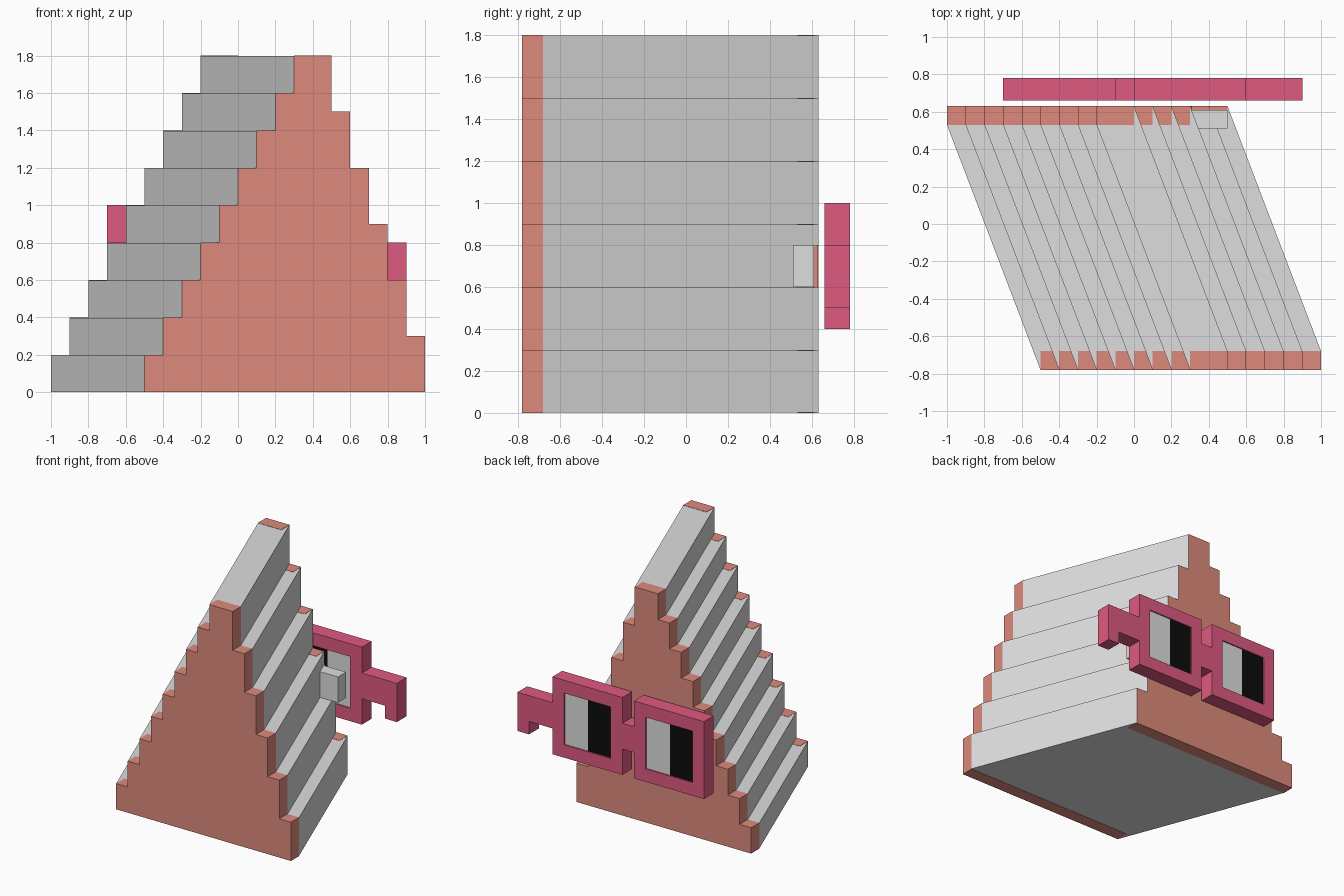
import bpy, bmesh

if "Cube" in bpy.data.objects:
    bpy.data.objects.remove(bpy.data.objects["Cube"])

def srgb(r, g, b):
    f = lambda c: c / 12.92 if c <= 0.04045 else ((c + 0.055) / 1.055) ** 2.4
    return tuple(f(v / 255) for v in (r, g, b)) + (1.0,)

def material(name, rgb):
    m = bpy.data.materials.new(name)
    m.diffuse_color = srgb(*rgb)
    m.use_nodes = True
    m.node_tree.nodes["Principled BSDF"].inputs["Base Color"].default_value = m.diffuse_color
    return m

GREY = material("light grey", (222, 222, 222))
RED = material("brick red", (222, 138, 124))
PINK = material("raspberry pink", (222, 90, 128))
BLACK = material("black", (12, 12, 12))

def finish(name, bm, mat):
    bmesh.ops.recalc_face_normals(bm, faces=bm.faces)
    me = bpy.data.meshes.new(name)
    bm.to_mesh(me)
    bm.free()
    me.materials.append(mat)
    ob = bpy.data.objects.new(name, me)
    bpy.context.collection.objects.link(ob)
    return ob

def box(name, x, y, z, mat):
    bm = bmesh.new()
    bmesh.ops.create_cube(bm, size=1)
    for v in bm.verts:
        v.co = [(a[0] + a[1]) / 2 + c * (a[1] - a[0]) for a, c in zip((x, y, z), v.co)]
    return finish(name, bm, mat)

def prism(name, pts, y0, y1, mat):
    bm = bmesh.new()
    face = bm.faces.new([bm.verts.new((x, y0, z)) for x, z in pts])
    ext = bmesh.ops.extrude_face_region(bm, geom=[face])["geom"]
    for v in ext:
        if isinstance(v, bmesh.types.BMVert):
            v.co.y = y1
    return finish(name, bm, mat)

# Stepped outline at the front: nine steps on the left, six on the right
left, right = [], []
for i in range(9):
    left += [(-0.5 + 0.1 * i, 0.2 * i), (-0.5 + 0.1 * i, 0.2 * (i + 1))]
for i in range(6):
    right += [(1.0 - 0.1 * i, 0.3 * i), (1.0 - 0.1 * i, 0.3 * (i + 1))]
outline = left + right[::-1]
SHIFT = -0.5

# Red end slabs
prism("front_slab", outline, -0.78, -0.68, RED)
prism("back_slab", [(x + SHIFT, z) for x, z in outline], 0.53, 0.63, RED)

# Grey slanted body, a hair lower than the slabs so their tops stay visible
bm = bmesh.new()
near, far = [], []
for k, (x, z) in enumerate(outline):
    on_left = k < len(left)
    zz = z - 0.002 if z > 0 else 0.002
    near.append(bm.verts.new((x, -0.78 if on_left else -0.68, zz)))
    far.append(bm.verts.new((x + SHIFT, 0.53 if on_left else 0.63, zz)))
n = len(outline)
for k in range(n):
    j = (k + 1) % n
    bm.faces.new((near[k], near[j], far[j], far[k]))
finish("slanted_body", bm, GREY)

# Small side block with a red sliver behind it
box("side_block", (0.28, 0.5), (0.51, 0.61), (0.6, 0.8), GREY)
box("side_block_sliver", (0.28, 0.311), (0.609, 0.629), (0.6, 0.8), RED)

# Glasses: two square rims with half grey, half black lenses
Y = (0.66, 0.78)
YL = (0.67, 0.77)
for side, x0 in (("left", -0.7), ("right", 0.0)):
    bm = bmesh.new()
    rings = []
    for y in Y:
        for d in (0.0, 0.1):
            a, b, lo, hi = x0 + d, x0 + 0.6 - d, 0.4 + d, 1.0 - d
            rings.append([bm.verts.new((x, y, z)) for x, z in
                          ((a, lo), (b, lo), (b, hi), (a, hi))])
    for p, q in ((0, 1), (1, 3), (3, 2), (2, 0)):
        for k in range(4):
            j = (k + 1) % 4
            bm.faces.new((rings[p][k], rings[p][j], rings[q][j], rings[q][k]))
    finish(side + "_rim", bm, PINK)
    box(side + "_lens_black", (x0 + 0.1, x0 + 0.3), YL, (0.5, 0.9), BLACK)
    box(side + "_lens_grey", (x0 + 0.3, x0 + 0.5), YL, (0.5, 0.9), GREY)

# Bridge and hooked arm
box("bridge", (-0.1, 0.0), Y, (0.6, 0.8), PINK)
prism("arm", [(0.6, 0.6), (0.8, 0.6), (0.8, 0.5), (0.9, 0.5), (0.9, 0.8), (0.6, 0.8)],
      Y[0], Y[1], PINK)
